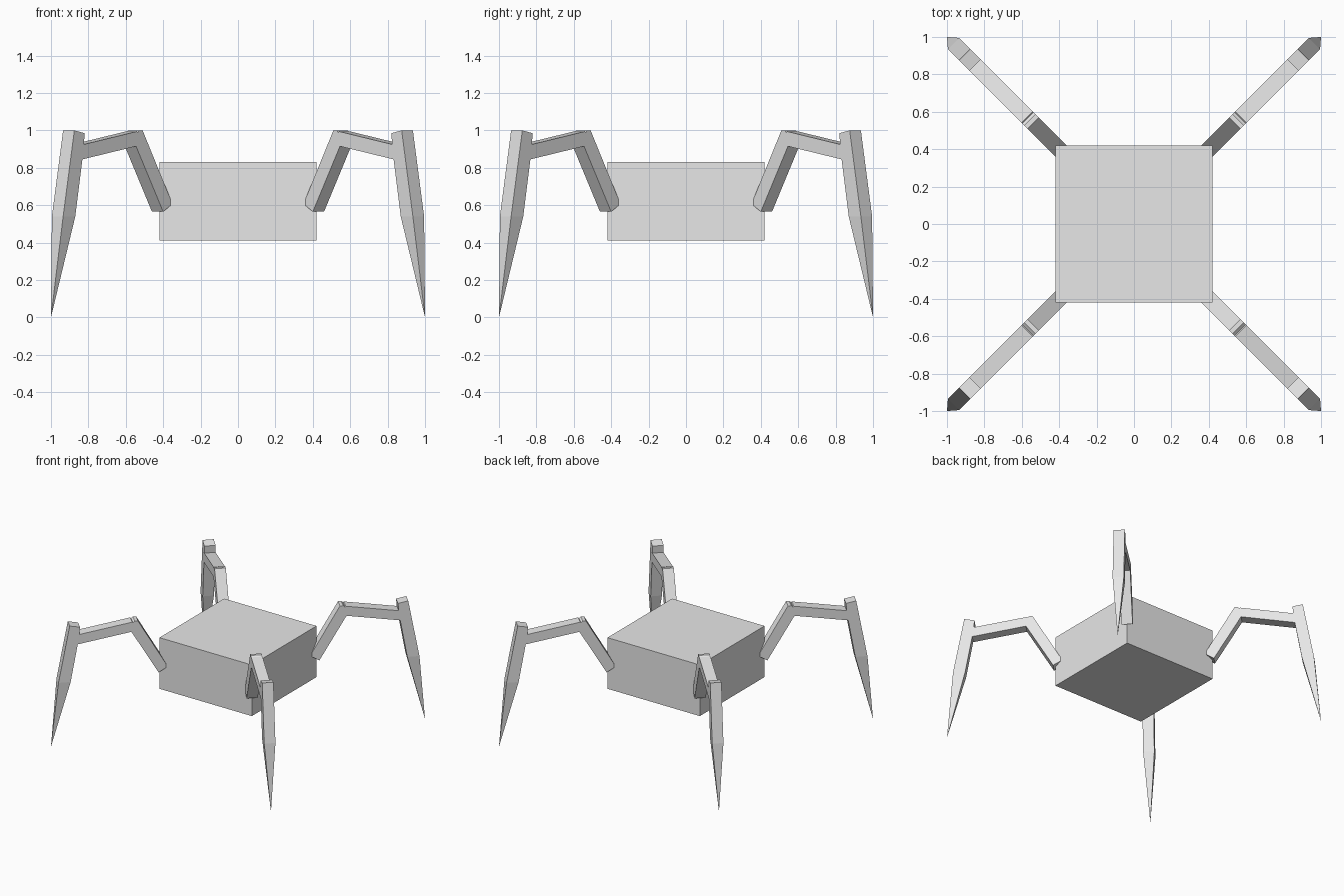
import bpy, bmesh

if "Cube" in bpy.data.objects:
    bpy.data.objects.remove(bpy.data.objects["Cube"])

grey = bpy.data.materials.new("light grey")
grey.diffuse_color = (0.8, 0.8, 0.8, 1)
grey.use_nodes = True
grey.node_tree.nodes["Principled BSDF"].inputs["Base Color"].default_value = grey.diffuse_color


def finish(bm, name):
    bmesh.ops.recalc_face_normals(bm, faces=bm.faces)
    mesh = bpy.data.meshes.new(name)
    bm.to_mesh(mesh)
    bm.free()
    mesh.materials.append(grey)
    bpy.context.collection.objects.link(bpy.data.objects.new(name, mesh))


# Boxy body
bm = bmesh.new()
bmesh.ops.create_cube(bm, size=1)
for v in bm.verts:
    v.co = (v.co.x * 0.84, v.co.y * 0.84, 0.62 + v.co.z * 0.42)
finish(bm, "body")

# Leg outline as (distance along the diagonal, height): hip, knee, ankle, claw
OUTLINE = [
    (0.965, 0.54), (0.905, 1.0), (0.85, 0.985), (0.854, 0.925),   # claw top
    (0.571, 0.994), (0.567, 0.988), (0.557, 1.0), (0.54, 1.0),    # shin top, knee
    (0.38, 0.607), (0.43, 0.565),                                 # hip end
    (0.575, 0.915), (0.862, 0.845), (0.90, 0.54),                 # underside
]
HALF = 0.03


def leg(name, sx, sy):
    bm = bmesh.new()
    sides = [[bm.verts.new((sx * (s + w), sy * (s - w), z)) for s, z in OUTLINE]
             for w in (-HALF, HALF)]
    tip = bm.verts.new((sx, sy, 0))
    a, b = sides
    # Flat sides, each ending in a tapering claw
    for ring in sides:
        bm.faces.new(ring)
        bm.faces.new((ring[0], ring[-1], tip))
    # Walls around the outline
    for i in range(len(a) - 1):
        bm.faces.new((a[i], a[i + 1], b[i + 1], b[i]))
    # Inner and outer claw faces
    bm.faces.new((a[0], b[0], tip))
    bm.faces.new((a[-1], b[-1], tip))
    finish(bm, name)


for end, sy in (("front", -1), ("back", 1)):
    for side, sx in (("left", -1), ("right", 1)):
        leg(f"{end}_{side}_leg", sx, sy)
